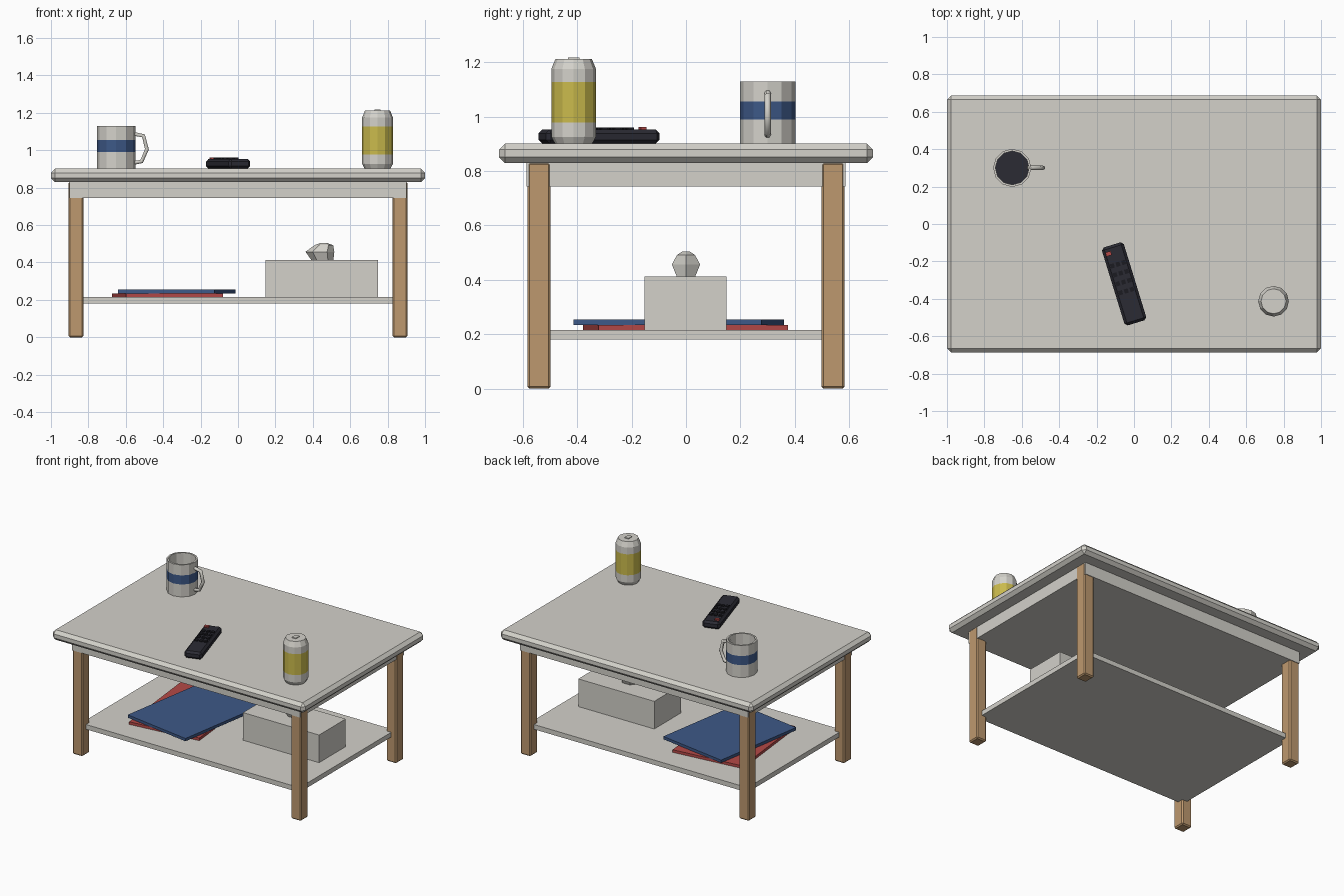
import bpy, bmesh, math

if "Cube" in bpy.data.objects:
    bpy.data.objects.remove(bpy.data.objects["Cube"])


def make_mat(name, r, g, b):
    m = bpy.data.materials.new(name)
    lin = [((c / 255 + 0.055) / 1.055) ** 2.4 for c in (r, g, b)]
    m.diffuse_color = (*lin, 1)
    m.use_nodes = True
    m.node_tree.nodes["Principled BSDF"].inputs["Base Color"].default_value = m.diffuse_color
    return m


WHITE = make_mat("warm_white", 211, 209, 202)
WOOD = make_mat("wood", 190, 153, 111)
BLUE = make_mat("blue", 61, 88, 135)
RED = make_mat("red", 180, 73, 71)
YELLOW = make_mat("yellow", 202, 186, 76)
DARK = make_mat("dark", 43, 43, 52)
BLACK = make_mat("black", 27, 27, 33)


def finish(name, bm, mats):
    bmesh.ops.recalc_face_normals(bm, faces=bm.faces)
    me = bpy.data.meshes.new(name)
    bm.to_mesh(me)
    bm.free()
    for m in mats:
        me.materials.append(m)
    ob = bpy.data.objects.new(name, me)
    bpy.context.collection.objects.link(ob)
    return ob


def box(name, center, size, mat, bevel=0, rot=0):
    bm = bmesh.new()
    bmesh.ops.create_cube(bm, size=1)
    for v in bm.verts:
        v.co = [v.co[i] * size[i] for i in range(3)]
    if bevel:
        bmesh.ops.bevel(bm, geom=bm.edges[:], offset=bevel, segments=1, affect='EDGES')
    ob = finish(name, bm, [mat])
    ob.location = center
    ob.rotation_euler.z = math.radians(rot)
    return ob


def rings(name, sections, sides, mats, loc, bands=None):
    """Loft rings of (rx, ry, z, x shift), capped at both ends; bands maps section to material."""
    bm = bmesh.new()
    loops = []
    for rx, ry, z, cx in sections:
        loops.append([bm.verts.new((cx + rx * math.cos(2 * math.pi * i / sides),
                                    ry * math.sin(2 * math.pi * i / sides), z))
                      for i in range(sides)])
    bands = bands or {}
    for k in range(len(loops) - 1):
        for i in range(sides):
            j = (i + 1) % sides
            f = bm.faces.new((loops[k][i], loops[k][j], loops[k + 1][j], loops[k + 1][i]))
            f.material_index = bands.get(k, 0)
    bm.faces.new(loops[0][::-1])
    bm.faces.new(loops[-1]).material_index = bands.get("end", 0)
    ob = finish(name, bm, mats)
    ob.location = loc
    return ob


# Table
box("table_top", (0, 0, 0.865), (2, 1.374, 0.072), WHITE, 0.022)
box("apron", (0, 0, 0.789), (1.804, 1.174, 0.09), WHITE)
box("lower_shelf", (0, 0, 0.198), (1.73, 1.08, 0.034), WHITE)
for sx, xs in ((-1, "left"), (1, "right")):
    for sy, ys in ((-1, "front"), (1, "back")):
        box(f"{ys}_{xs}_leg", (sx * 0.865, sy * 0.54, 0.416), (0.08, 0.085, 0.832), WOOD, 0.008)

# Mug: outer wall, lip, inner wall down to the drink
rings("mug", [(0.102, 0.102, 0.90, 0), (0.102, 0.102, 0.99, 0), (0.102, 0.102, 1.055, 0),
              (0.102, 0.102, 1.13, 0), (0.09, 0.09, 1.13, 0), (0.09, 0.09, 1.02, 0)],
      12, [WHITE, BLUE, DARK], (-0.651, 0.30, 0), {1: 1, "end": 2})

# Mug handle: swept ring section
curve = bpy.data.curves.new("mug_handle", 'CURVE')
curve.dimensions = '3D'
curve.bevel_depth = 0.012
curve.bevel_resolution = 1
curve.use_fill_caps = True
path = [(-0.57, 1.09), (-0.505, 1.077), (-0.487, 1.005), (-0.515, 0.94), (-0.57, 0.93)]
sp = curve.splines.new('POLY')
sp.points.add(len(path) - 1)
for p, (x, z) in zip(sp.points, path):
    p.co = (x, 0.30, z, 1)
curve.materials.append(WHITE)
bpy.context.collection.objects.link(bpy.data.objects.new("mug_handle", curve))

# Drink can
rings("can", [(r, r, z, 0) for r, z in ((0.068, 0.90), (0.082, 0.926), (0.082, 0.978),
                                        (0.082, 1.128), (0.082, 1.176), (0.067, 1.212))],
      12, [WHITE, YELLOW], (0.746, -0.413, 0), {2: 1})
box("can_tab", (0.746, -0.413, 1.213), (0.032, 0.042, 0.008), WHITE)

# Remote control with button grid and red power button
RA = 17.1
ca, sa = math.cos(math.radians(RA)), math.sin(math.radians(RA))


def on_remote(u, v, z):
    return (-0.053 + u * ca - v * sa, -0.32 + u * sa + v * ca, z)


box("remote_body", on_remote(0, 0, 0.927), (0.122, 0.436, 0.052), DARK, 0.014, RA)
box("power_button", on_remote(-0.032, 0.178, 0.956), (0.03, 0.022, 0.012), RED, 0, RA)
for row in range(4):
    for col in range(3):
        box(f"remote_button_{row}_{col}", on_remote((col - 1) * 0.032, 0.11 - row * 0.05, 0.955),
            (0.022, 0.024, 0.01), BLACK, 0, RA)

# Magazines on the shelf
box("red_magazine", (-0.377, -0.002, 0.2245), (0.52, 0.70, 0.019), RED, 0, 6.2)
box("blue_magazine", (-0.328, -0.027, 0.244), (0.522, 0.70, 0.02), BLUE, 0, -9.2)

# Tissue box and crumpled tissue
box("tissue_box", (0.448, -0.002, 0.314), (0.602, 0.302, 0.198), WHITE)
rings("tissue", [(0.058, 0.038, 0.41, 0.452), (0.077, 0.06, 0.457, 0.438),
                 (0.05, 0.038, 0.492, 0.459), (0.018, 0.016, 0.504, 0.458)],
      6, [WHITE], (0, 0, 0))
